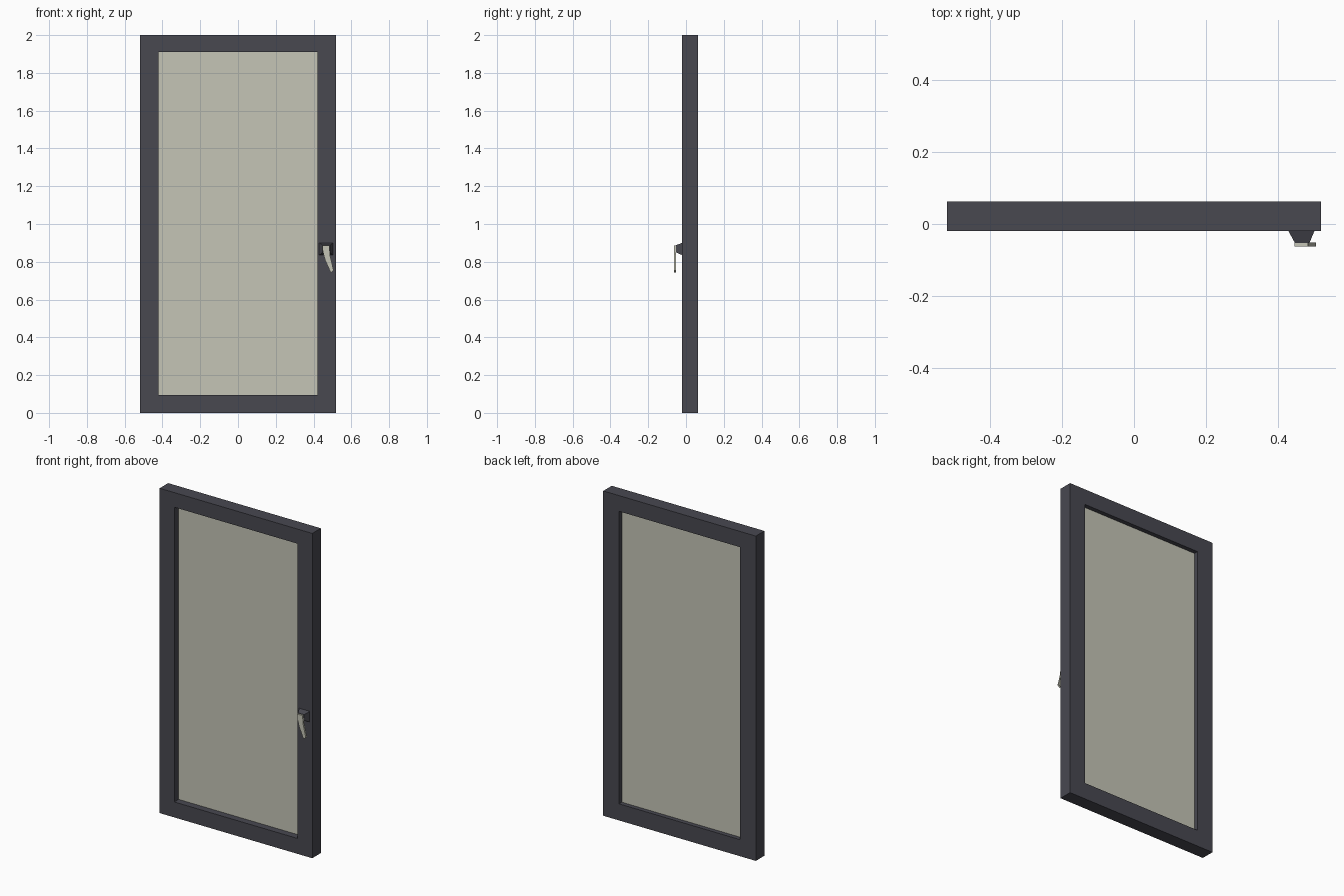
import bpy, bmesh

if "Cube" in bpy.data.objects:
    bpy.data.objects.remove(bpy.data.objects["Cube"])

def material(name, rgb):
    m = bpy.data.materials.new(name)
    m.diffuse_color = (*rgb, 1)
    m.use_nodes = True
    m.node_tree.nodes["Principled BSDF"].inputs["Base Color"].default_value = m.diffuse_color
    return m

DARK = material("dark grey frame", (0.065, 0.065, 0.081))
PALE = material("pale grey green", (0.56, 0.56, 0.47))

def make(name, verts, faces, mat):
    me = bpy.data.meshes.new(name)
    me.from_pydata(verts, [], faces)
    bm = bmesh.new()
    bm.from_mesh(me)
    bmesh.ops.recalc_face_normals(bm, faces=bm.faces)
    bm.to_mesh(me)
    bm.free()
    me.materials.append(mat)
    ob = bpy.data.objects.new(name, me)
    bpy.context.collection.objects.link(ob)
    return ob

def rect(x0, x1, z0, z1, y):
    return [(x0, y, z0), (x1, y, z0), (x1, y, z1), (x0, y, z1)]

def loft(name, rings, mat, closed=False):
    """Bridge successive rings; cap the ends, or close the loop into a frame."""
    n, k = len(rings[0]), len(rings)
    faces = [(r * n + i, r * n + (i + 1) % n,
              (r + 1) % k * n + (i + 1) % n, (r + 1) % k * n + i)
             for r in range(k if closed else k - 1) for i in range(n)]
    if not closed:
        faces += [tuple(range(n)), tuple(range((k - 1) * n, k * n))]
    return make(name, [v for r in rings for v in r], faces, mat)

# Frame: stepped profile swept round the rectangle, with a small glazing rebate
F, B, M = -0.02, 0.063, 0.028
outer = (-0.52, 0.52, 0, 2)
front_opening = (-0.42, 0.42, 0.095, 1.91)
back_opening = (-0.412, 0.412, 0.102, 1.903)
loft("window_frame", [rect(*outer, F), rect(*front_opening, F),
                      rect(*front_opening, M), rect(*back_opening, M),
                      rect(*back_opening, B), rect(*outer, B)], DARK, closed=True)

# Glass pane
loft("glass_pane", [rect(-0.42, 0.42, 0.095, 1.91, 0.022),
                    rect(-0.42, 0.42, 0.095, 1.91, 0.036)], PALE)

# Handle: backplate, tapered base, and angled lever
loft("handle_base", [rect(0.43, 0.502, 0.835, 0.90, F),
                     rect(0.448, 0.488, 0.85, 0.888, -0.053)], DARK)
lever = [(0.447, 0.885), (0.484, 0.885), (0.487, 0.835), (0.506, 0.755),
         (0.491, 0.742), (0.461, 0.81), (0.449, 0.855)]
loft("handle_lever", [[(x, y, z) for x, z in lever] for y in (-0.052, -0.063)], PALE)
